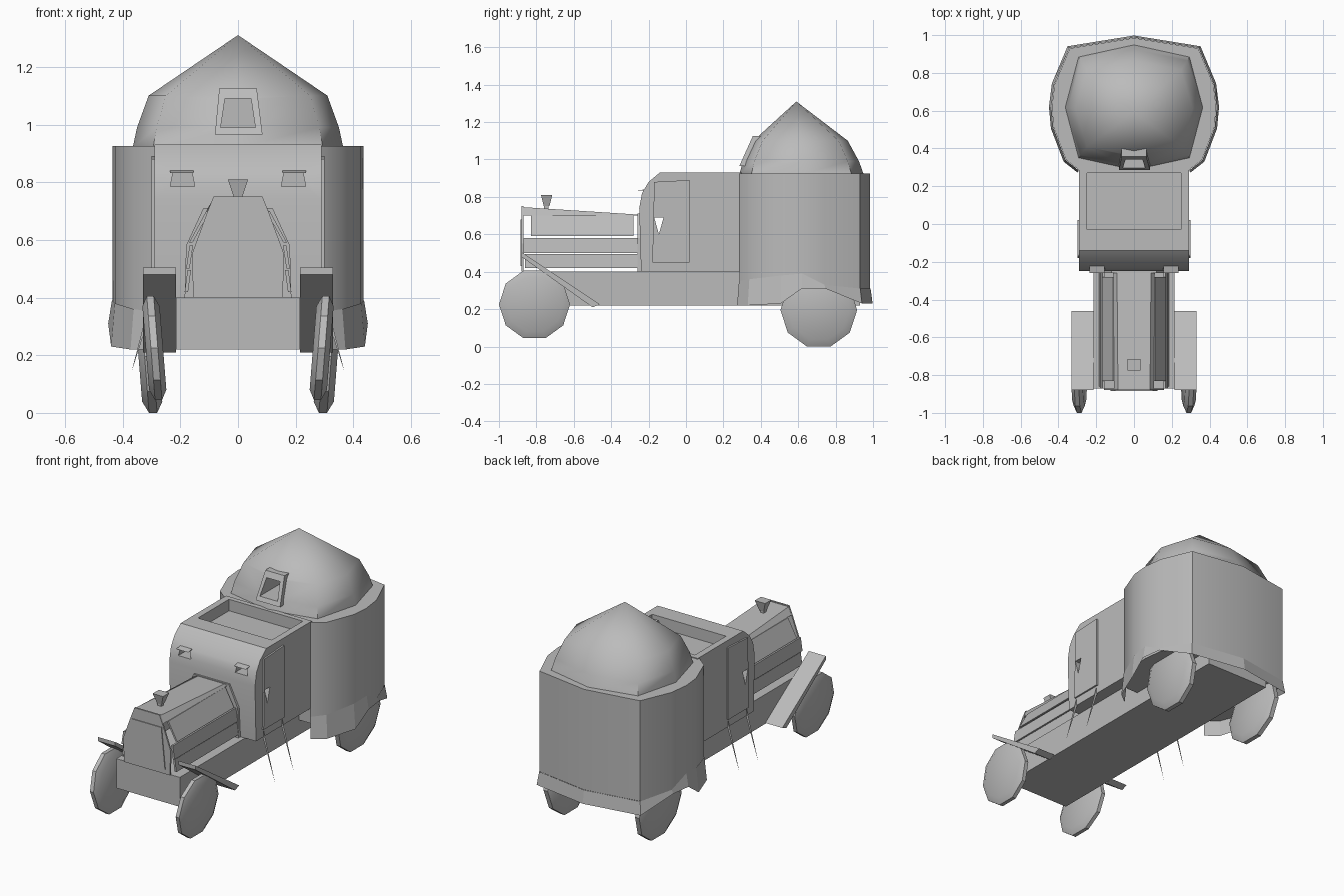
import bpy, bmesh, math
from mathutils import Vector

cube = bpy.data.objects.get("Cube")
if cube:
    bpy.data.objects.remove(cube, do_unlink=True)

grey = bpy.data.materials.new("plain_grey")
grey.use_nodes = True
grey.diffuse_color = (0.5, 0.5, 0.5, 1)
grey.node_tree.nodes["Principled BSDF"].inputs["Base Color"].default_value = (0.5, 0.5, 0.5, 1)


def build(name, verts, faces, smooth=None):
    me = bpy.data.meshes.new(name)
    me.from_pydata([tuple(v) for v in verts], [], faces)
    bm = bmesh.new()
    bm.from_mesh(me)
    bmesh.ops.recalc_face_normals(bm, faces=bm.faces)
    bm.to_mesh(me)
    bm.free()
    me.materials.append(grey)
    ob = bpy.data.objects.new(name, me)
    bpy.context.collection.objects.link(ob)
    if smooth:
        select(ob)
        bpy.ops.object.shade_smooth_by_angle(angle=math.radians(smooth))
    return ob


def select(ob):
    bpy.ops.object.select_all(action='DESELECT')
    ob.select_set(True)
    bpy.context.view_layer.objects.active = ob


def loft(name, rings, smooth=None):
    """Skin matching closed rings and cap both ends."""
    n = len(rings[0])
    faces = [tuple(range(n)), tuple(range((len(rings) - 1) * n, len(rings) * n))]
    for r in range(len(rings) - 1):
        for i in range(n):
            j = (i + 1) % n
            faces.append((r * n + i, r * n + j, (r + 1) * n + j, (r + 1) * n + i))
    return build(name, [v for ring in rings for v in ring], faces, smooth)


def prism_x(name, yz, x0, x1, smooth=None):
    return loft(name, [[(x, y, z) for y, z in yz] for x in (x0, x1)], smooth)


def prism_y(name, xz, y0, y1):
    return loft(name, [[(x, y, z) for x, z in xz] for y in (y0, y1)])


def box(name, x0, x1, y0, y1, z0, z1):
    return prism_x(name, [(y0, z0), (y1, z0), (y1, z1), (y0, z1)], x0, x1)


def mirrored(half):
    return half + [(-x, z) for x, z in reversed(half)]


def cut(targets, cutter):
    cutter.hide_render = True
    for ob in targets:
        mod = ob.modifiers.new("cut", 'BOOLEAN')
        mod.operation, mod.solver, mod.object = 'DIFFERENCE', 'EXACT', cutter
        select(ob)
        bpy.ops.object.modifier_apply(modifier=mod.name)
    bpy.data.objects.remove(cutter, do_unlink=True)


SIDES = (("left", 1), ("right", -1))

# Chassis
box("chassis", -0.215, 0.215, -0.87, 0.93, 0.22, 0.40)

# Cab with rounded brow, roof hatch and vision slits
cab = prism_x("cab", [(-0.24, 0.40), (-0.25, 0.74), (-0.235, 0.82), (-0.2, 0.88),
                      (-0.14, 0.93), (0.30, 0.93), (0.30, 0.40)], -0.29, 0.29, 35)
cut([cab], box("hatch_cutter", -0.25, 0.25, -0.03, 0.27, 0.86, 1.1))
doors = [prism_x(f"{n}_door", [(-0.18, 0.45), (0.02, 0.45), (0.02, 0.89), (-0.17, 0.88)],
                 s * 0.285, s * 0.30) for n, s in SIDES]
cut([cab] + doors, prism_x("port_cutter", [(-0.17, 0.69), (-0.12, 0.69), (-0.145, 0.6)], -0.5, 0.5))
for n, s in SIDES:
    cut([cab], prism_y("slit_cutter", [(s * 0.15, 0.785), (s * 0.235, 0.785),
                                       (s * 0.225, 0.835), (s * 0.16, 0.835)], -0.4, -0.14))
    prism_x(f"{n}_slit_visor", [(-0.26, 0.832), (-0.2, 0.845), (-0.2, 0.835)], s * 0.155, s * 0.235)
    # Thin stays below each door
    for i, y in enumerate((-0.17, 0.01)):
        build(f"{n}_door_stay_{i}", [(s * 0.27, y, 0.45), (s * 0.29, y, 0.45), (s * 0.37, y, 0.14)],
              [(0, 1, 2)])

# Engine hood: radiator, top and open side panels
prism_y("radiator", mirrored([(0.155, 0.40), (0.16, 0.55), (0.105, 0.70), (0.085, 0.75)]), -0.88, -0.87)
prism_y("radiator_panel", mirrored([(0.125, 0.43), (0.1, 0.68)]), -0.885, -0.88)
prism_y("hood_rear", mirrored([(0.185, 0.40), (0.18, 0.58), (0.12, 0.71)]), -0.26, -0.24)
loft("hood_top", [[(-w, y, 0.70), (w, y, 0.70), (w - 0.02, y, z), (0.02 - w, y, z)]
                  for y, w, z in ((-0.87, 0.105, 0.745), (-0.25, 0.11, 0.705))])
for n, s in SIDES:
    for part, x0, z0, x1, z1, y0, y1 in (("lower", 0.185, 0.42, 0.175, 0.495, -0.86, -0.25),
                                         ("middle", 0.18, 0.50, 0.168, 0.58, -0.87, -0.25),
                                         ("upper", 0.17, 0.59, 0.11, 0.70, -0.83, -0.28)):
        prism_y(f"{n}_{part}_hood_panel", [(s * x0, z0), (s * x1, z1), (s * (x1 - 0.012), z1),
                                           (s * (x0 - 0.012), z0)], y0, y1)
box("hood_cap_stem", -0.012, 0.012, -0.76, -0.735, 0.73, 0.76)
loft("hood_cap", [[(-0.035, -0.775, 0.81), (0.035, -0.775, 0.81), (0.035, -0.715, 0.81), (-0.035, -0.715, 0.81)],
                  [(-0.015, -0.76, 0.75), (0.015, -0.76, 0.75), (0.015, -0.73, 0.75), (-0.015, -0.73, 0.75)]])

# Sloping front fenders
for n, s in SIDES:
    prism_x(f"{n}_front_fender", [(-0.88, 0.48), (-0.88, 0.505), (-0.46, 0.225), (-0.50, 0.21)],
            s * 0.215, s * 0.33)


# Thin faceted wheels, slightly cambered
def wheel(name, s, x, y, z, r, half):
    rings = []
    for off, k in ((-half, 0.8), (-half * 0.4, 1), (half * 0.4, 1), (half, 0.8)):
        ring = []
        for i in range(10):
            a = math.tau * i / 10
            h = r * k * math.sin(a)
            ring.append((s * (x + off + h * 0.08), y - r * k * math.cos(a), z + h))
        rings.append(ring)
    loft(name, rings, 30)


for n, s in SIDES:
    wheel(f"{n}_front_wheel", s, 0.29, -0.81, 0.225, 0.19, 0.03)
    wheel(f"{n}_rear_wheel", s, 0.31, 0.71, 0.195, 0.205, 0.035)

# Rear drum: outline points carry skirt top and bottom heights
half = [(0.29, 0.285, 0.35, 0.22), (0.36, 0.34, 0.36, 0.22), (0.425, 0.51, 0.38, 0.23),
        (0.435, 0.62, 0.39, 0.31), (0.42, 0.74, 0.33, 0.31), (0.34, 0.93, 0.31, 0.23), (0, 0.985, 0.31, 0.23)]
outline = half + [(-x, y, t, b) for x, y, t, b in reversed(half[:-1])]
loft("rear_drum", [[(x, y, z) for x, y, t, b in outline] for z in (0.31, 0.925)], 35)
cx = Vector((0, 0.62))
verts = []
for x, y, t, b in outline:
    p = Vector((x, y)) - cx
    for k, z in ((1.005, t), (1.035, b)):
        q = cx + p * k
        verts.append((q.x, min(q.y, 1.0), z))
skirt = build("drum_skirt", verts, [(2 * i, 2 * i + 1, 2 * i + 3, 2 * i + 2) for i in range(len(outline) - 1)])

# Domed turret with a pointed crown
rings = []
for rx, y0, y1, z in ((0.365, 0.285, 0.95, 0.92), (0.35, 0.305, 0.925, 0.99), (0.31, 0.36, 0.865, 1.1)):
    my, ry = (y0 + y1) / 2, (y1 - y0) / 2
    ring = []
    for i in range(8):
        a = math.tau * i / 8
        k = 1.14 if i % 2 else 1
        ring.append((rx * k * math.cos(a), my + ry * k * math.sin(a), z))
    rings.append(ring)
pts = [v for r in rings for v in r] + [(0, 0.59, 1.31)]
faces = [tuple(range(8))]
for i in range(8):
    j = (i + 1) % 8
    faces += [(r * 8 + i, r * 8 + j, r * 8 + 8 + j, r * 8 + 8 + i) for r in range(2)]
    faces.append((16 + i, 16 + j, 24))
dome = build("turret_dome", pts, faces, 60)

# Turret window with a raised frame
opening = [(-0.06, 0.99), (0.06, 0.99), (0.045, 1.09), (-0.045, 1.09)]
cut([dome], prism_y("window_cutter", opening, 0.2, 0.5))
rim = [(-0.08, 0.965), (0.085, 0.965), (0.065, 1.125), (-0.065, 1.125)]
lean = lambda z: 0.285 + (z - 0.965) * 0.45
frame = []
for ring, back in ((rim, 0), (opening, 0), (opening, 0.06), (rim, 0.06)):
    frame += [(x, lean(z) + back, z) for x, z in ring]
build("turret_window_frame", frame, [(r * 4 + i, r * 4 + (i + 1) % 4, (r + 1) % 4 * 4 + (i + 1) % 4,
                                      (r + 1) % 4 * 4 + i) for r in range(4) for i in range(4)])
